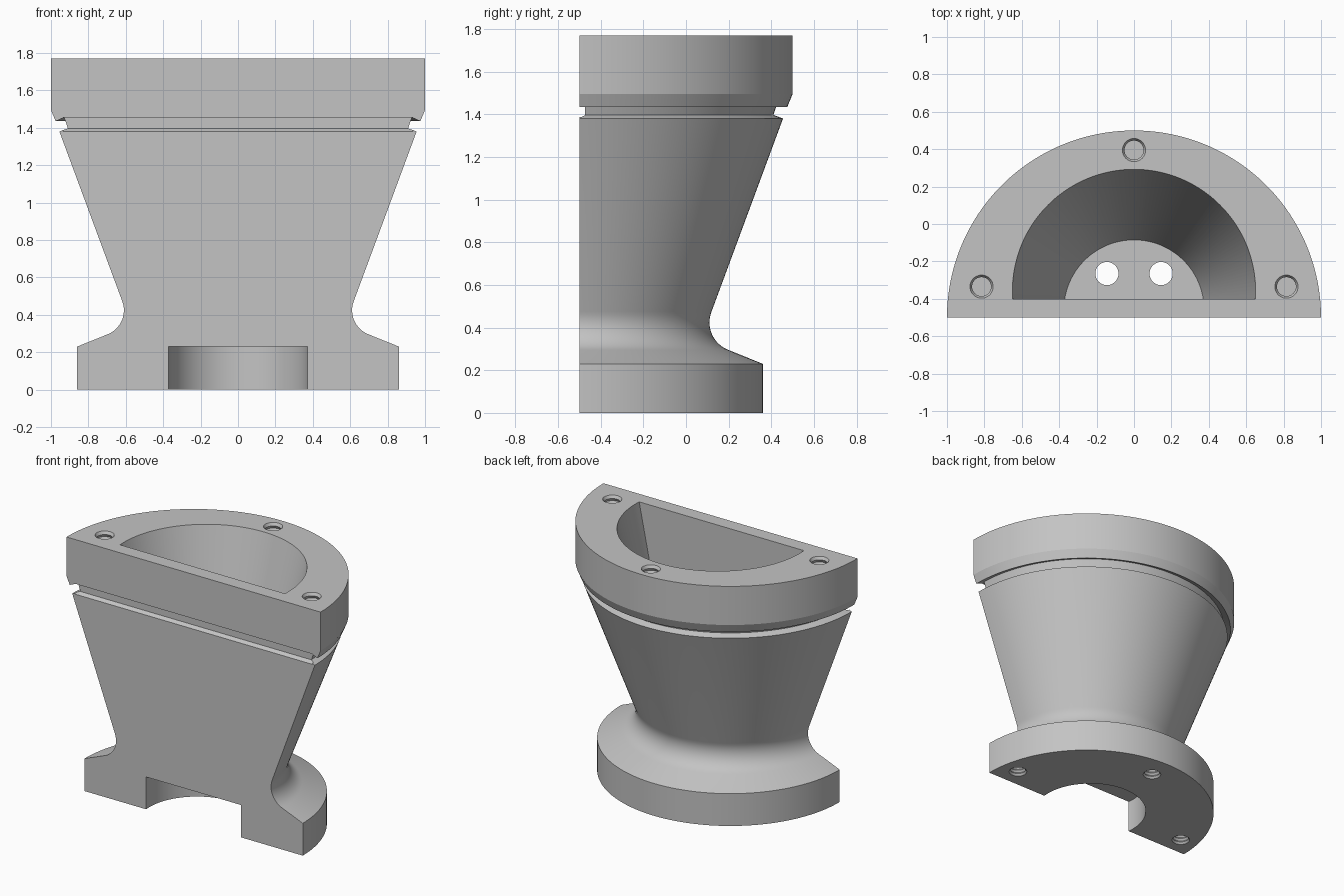
import bpy, bmesh, math

SEGMENTS = 96
AXIS_Y = -0.5
HEIGHT = 1.77

cube = bpy.data.objects.get("Cube")
if cube:
    bpy.data.objects.remove(cube, do_unlink=True)

grey = bpy.data.materials.new("plain grey")
grey.use_nodes = True
tone = (0.55, 0.55, 0.55, 1)
grey.diffuse_color = tone
grey.node_tree.nodes["Principled BSDF"].inputs["Base Color"].default_value = tone


def loft(name, rings, closed):
    """Skin a solid over rings of points; an open one gets flat sides."""
    bm = bmesh.new()
    rows = [[bm.verts.new(p) for p in ring] for ring in rings]
    count = len(rows[0])
    for low, high in zip(rows, rows[1:]):
        for i in range(count if closed else count - 1):
            j = (i + 1) % count
            bm.faces.new((low[i], low[j], high[j], high[i]))
    bm.faces.new(rows[0][::-1])
    bm.faces.new(rows[-1])
    if not closed:
        bm.faces.new([r[0] for r in rows] + [r[-1] for r in reversed(rows)])
    bmesh.ops.recalc_face_normals(bm, faces=bm.faces)
    mesh = bpy.data.meshes.new(name)
    bm.to_mesh(mesh)
    bm.free()
    mesh.materials.append(grey)
    obj = bpy.data.objects.new(name, mesh)
    bpy.context.collection.objects.link(obj)
    return obj


def arc(x, y, z, radius, start, end, steps):
    return [(x + radius * math.cos(a), y + radius * math.sin(a), z)
            for a in (start + (end - start) * i / steps for i in range(steps + 1))]


def round_solid(name, x, y, profile, steps=32):
    """Full turned solid from (radius, height) pairs."""
    return loft(name, [arc(x, y, z, r, 0, math.tau, steps)[:-1] for r, z in profile], True)


def carve(cutter):
    cutter.hide_render = True
    mod = body.modifiers.new("carve", "BOOLEAN")
    mod.operation = "DIFFERENCE"
    mod.solver = "EXACT"
    mod.object = cutter
    bpy.context.view_layer.objects.active = body
    bpy.ops.object.modifier_apply(modifier=mod.name)
    bpy.data.objects.remove(cutter, do_unlink=True)


# Half-turned body: foot, neck fillet, flared wall, groove and rim
profile = [(0.86, 0), (0.86, 0.23)]
for i in range(13):
    a = math.radians(250 - 92 * i / 12)
    profile.append((0.748 + 0.138 * math.cos(a), 0.424 + 0.138 * math.sin(a)))
profile += [(0.955, 1.38), (0.91, 1.397), (0.93, 1.455), (0.975, 1.435),
            (1, 1.495), (1, HEIGHT)]
body = loft("half_pedestal", [arc(0, AXIS_Y, z, r, 0, math.pi, SEGMENTS)
                              for r, z in profile], False)

# Tapered hollow with a flat front wall
rings = []
for z, cy, r in ((0.4, -0.46, 0.375), (HEIGHT + 0.01, -0.357, 0.652)):
    a = math.asin((-0.4 - cy) / r)
    rings.append(arc(0, cy, z, r, a, math.pi - a, SEGMENTS))
carve(loft("hollow_cutter", rings, False))

# Round recess under the foot, open at the front
carve(round_solid("recess_cutter", 0, -0.46, [(0.375, -0.1), (0.375, 0.23)], SEGMENTS))

# Groove across the flat front
section = [(-0.52, 1.37), (-0.473, 1.396), (-0.473, 1.455), (-0.52, 1.455)]
carve(loft("front_groove_cutter", [[(x, y, z) for y, z in section]
                                   for x in (-0.935, 0.935)], True))


def threaded(x, y, outer, mouth, depth, direction):
    """Blind hole with ridged sides, sunk from the mouth height."""
    turns = 6
    ridges = [(outer, -0.02)]
    for i in range(turns):
        ridges += [(outer, depth * i / turns), (outer * 0.82, depth * (i + 0.5) / turns)]
    ridges.append((outer, depth))
    carve(round_solid("hole_cutter", x, y, [(r, mouth + direction * d) for r, d in ridges]))


# Screw holes in the rim and in the foot
for x, y in ((-0.815, -0.335), (0, 0.395), (0.815, -0.335)):
    threaded(x, y, 0.062, HEIGHT, 0.24, -1)
for x, y in ((-0.72, -0.365), (0, 0.19), (0.72, -0.365)):
    threaded(x, y, 0.06, 0, 0.16, 1)

# Two holes through the floor of the hollow
for x in (-0.145, 0.145):
    carve(round_solid("floor_hole_cutter", x, -0.265, [(0.062, 0.15), (0.062, 0.5)]))

bpy.ops.object.select_all(action="DESELECT")
body.select_set(True)
bpy.context.view_layer.objects.active = body
bpy.ops.object.shade_smooth_by_angle(angle=math.radians(20))
